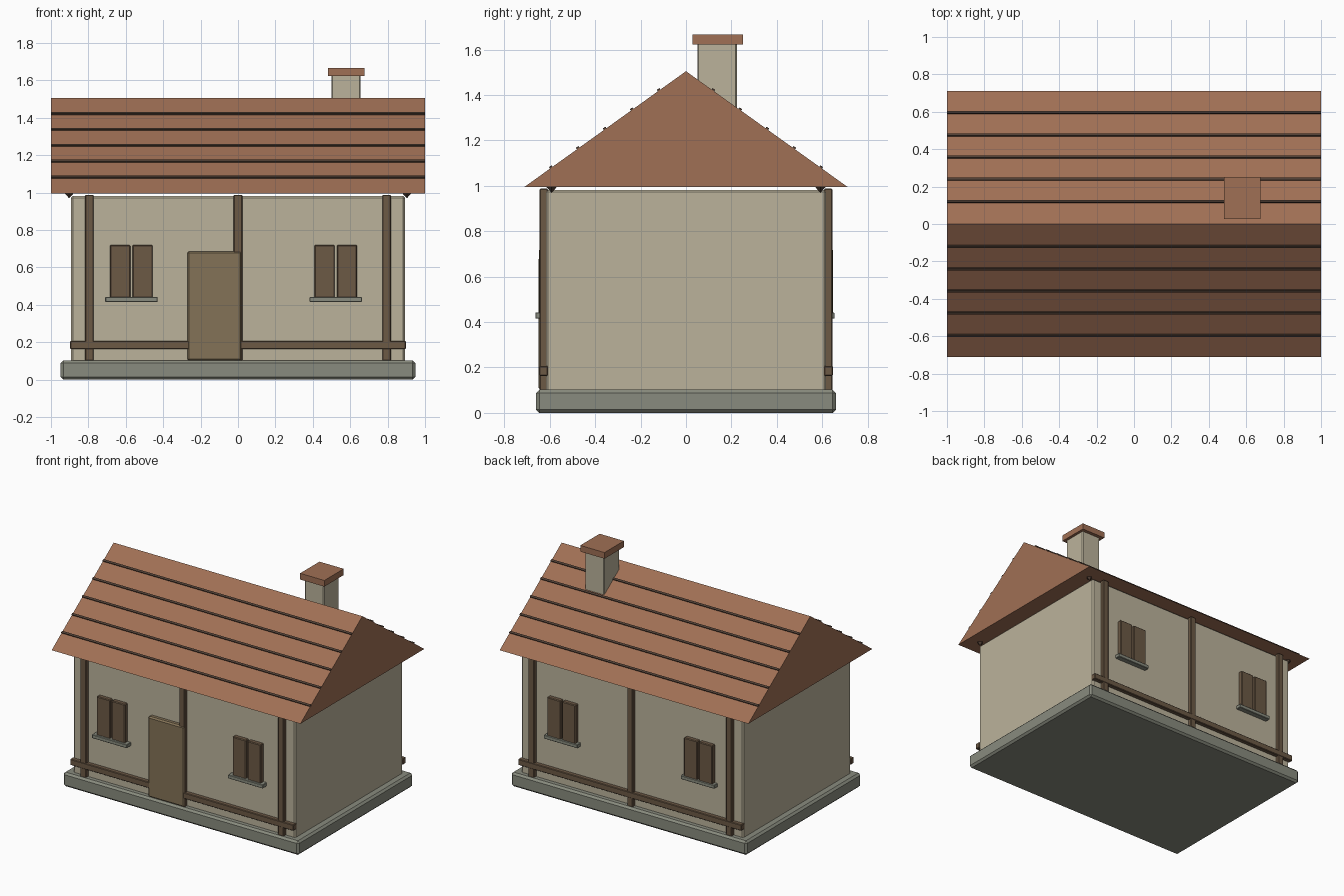
import bpy, math

if "Cube" in bpy.data.objects:
    bpy.data.objects.remove(bpy.data.objects["Cube"])

def material(name, rgb):
    m = bpy.data.materials.new(name)
    m.diffuse_color = (*rgb, 1)
    m.use_nodes = True
    m.node_tree.nodes["Principled BSDF"].inputs["Base Color"].default_value = m.diffuse_color
    return m

PLASTER = material("plaster", (0.50, 0.45, 0.33))
TILE = material("tile", (0.35, 0.16, 0.09))
TIMBER = material("timber", (0.15, 0.10, 0.06))
DARK = material("dark_timber", (0.08, 0.05, 0.035))
DOOR = material("door_wood", (0.23, 0.17, 0.095))
STONE = material("stone", (0.25, 0.26, 0.21))

def mesh_object(name, verts, faces, mat):
    me = bpy.data.meshes.new(name)
    me.from_pydata(verts, [], faces)
    me.materials.append(mat)
    ob = bpy.data.objects.new(name, me)
    bpy.context.collection.objects.link(ob)
    return ob

def box(name, xs, ys, zs, mat, bevel=0.0):
    """Box from min/max pairs, origin at its centre."""
    c = [sum(p) / 2 for p in (xs, ys, zs)]
    h = [abs(p[1] - p[0]) / 2 for p in (xs, ys, zs)]
    v = [(i * h[0], j * h[1], k * h[2]) for i in (-1, 1) for j in (-1, 1) for k in (-1, 1)]
    f = [(0, 1, 3, 2), (4, 6, 7, 5), (0, 4, 5, 1), (2, 3, 7, 6), (0, 2, 6, 4), (1, 5, 7, 3)]
    ob = mesh_object(name, v, f, mat)
    ob.location = c
    if bevel:
        b = ob.modifiers.new("bevel", 'BEVEL')
        b.width, b.segments = bevel, 1
    return ob

# plinth and walls
box("foundation", (-.948, .948), (-.66, .66), (0, .102), STONE, .014)
box("walls", (-.893, .893), (-.617, .617), (.09, .982), PLASTER, .01)

# gable roof prism
W, EAVE, RIDGE = .712, .995, 1.505
mesh_object("roof",
            [(x, y, z) for x in (-1, 1) for y, z in ((-W, EAVE), (W, EAVE), (0, RIDGE))],
            [(0, 2, 1), (3, 4, 5), (0, 1, 4, 3), (1, 2, 5, 4), (2, 0, 3, 5)], TILE)

# tile course strips on both slopes
slope = math.atan2(RIDGE - EAVE, W)
for s in (-1, 1):
    for i in range(1, 6):
        y = i * W / 6
        z = RIDGE - y * (RIDGE - EAVE) / W
        strip = box("tile_course", (-1, 1), (s * y - .007, s * y + .007), (z - .008, z + .008), DARK)
        strip.rotation_euler.x = -s * slope

# corner brackets under the eaves
for sx in (-1, 1):
    for sy in (-1, 1):
        bpy.ops.mesh.primitive_cone_add(vertices=4, radius1=.028, radius2=0, depth=.03,
                                        location=(sx * .903, sy * .592, .985),
                                        rotation=(math.pi, 0, 0))
        bpy.context.object.name = "eave_bracket"
        bpy.context.object.data.materials.append(DARK)

# chimney with cap
box("chimney", (.5, .655), (.05, .225), (1.28, 1.63), PLASTER, .006)
box("chimney_cap", (.48, .675), (.028, .25), (1.622, 1.667), TILE)

# timber posts and rails, front and back
for s, side in ((-1, "front"), (1, "back")):
    ys = (s * .608, s * .645)
    for x in (-.795, 0, .795):
        box(side + "_post", (x - .023, x + .023), ys, (.1, .988), TIMBER, .004)
    spans = ((-.898, -.26), (.01, .898)) if s < 0 else ((-.898, .898),)
    for xs in spans:
        box(side + "_rail", xs, (s * .608, s * .647), (.163, .207), TIMBER, .004)

# door
box("door", (-.271, .022), (-.65, -.6), (.1, .686), DOOR, .01)

# shuttered windows with sills
def window(x, s, sill_half, sill_out):
    for d in (-1, 1):
        box("shutter", sorted((x + d * .006, x + d * .114)), (s * .61, s * .648), (.435, .72), TIMBER, .005)
    box("sill", (x - sill_half, x + sill_half), (s * .6, s * sill_out), (.415, .442), STONE, .003)

for x in (-.57, .523):
    window(x, -1, .14, .664)
for x in (-.55, .55):
    window(x, 1, .135, .655)
